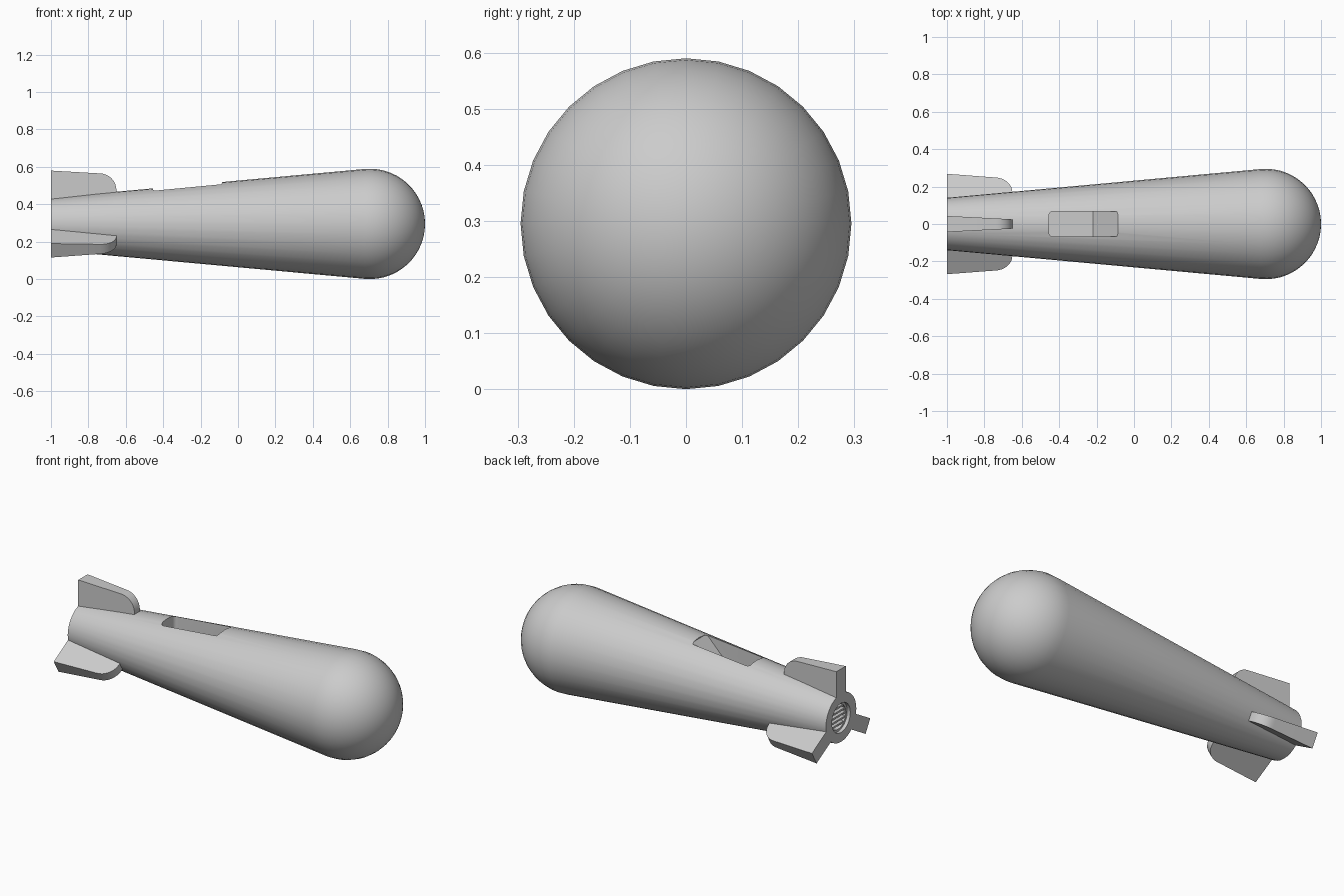
import bpy, bmesh, math
from mathutils import Matrix, Vector

cube = bpy.data.objects.get("Cube")
if cube:
    bpy.data.objects.remove(cube, do_unlink=True)

R = 0.295            # nose radius, also the height of the long axis
TAIL = -1.0
SIDES = 32

grey = bpy.data.materials.new("plain_grey")
grey.use_nodes = True
grey.diffuse_color = (0.6, 0.6, 0.6, 1)
grey.node_tree.nodes["Principled BSDF"].inputs["Base Color"].default_value = (0.6, 0.6, 0.6, 1)


def make_object(name, bm):
    bmesh.ops.recalc_face_normals(bm, faces=bm.faces)
    mesh = bpy.data.meshes.new(name)
    bm.to_mesh(mesh)
    bm.free()
    obj = bpy.data.objects.new(name, mesh)
    bpy.context.collection.objects.link(obj)
    mesh.materials.append(grey)
    return obj


def smooth(obj, degrees=30):
    bpy.ops.object.select_all(action='DESELECT')
    obj.select_set(True)
    bpy.context.view_layer.objects.active = obj
    bpy.ops.object.shade_smooth_by_angle(angle=math.radians(degrees))


def lathe(name, profile):
    """Spin (x, radius) points around the long axis."""
    bm = bmesh.new()
    verts = [bm.verts.new((x, 0, r)) for x, r in profile]
    edges = [bm.edges.new(pair) for pair in zip(verts, verts[1:])]
    bmesh.ops.spin(bm, geom=verts + edges, cent=(0, 0, 0), axis=(1, 0, 0),
                   angle=math.tau, steps=SIDES, use_merge=True)
    bmesh.ops.remove_doubles(bm, verts=bm.verts, dist=1e-5)
    bmesh.ops.translate(bm, verts=bm.verts, vec=(0, 0, R))
    return make_object(name, bm)


def prism(outline, half_width):
    """Extrude an (x, z) outline across y; half_width is a function of x."""
    bm = bmesh.new()
    sides = [[bm.verts.new((x, s * half_width(x), z)) for x, z in outline] for s in (-1, 1)]
    for ring in sides:
        bm.faces.new(ring)
    n = len(outline)
    for i in range(n):
        j = (i + 1) % n
        bm.faces.new((sides[0][i], sides[0][j], sides[1][j], sides[1][i]))
    return bm


# Tapered body with a round nose and a recess in the tail
nose = [(1 - R + R * math.sin(a), R * math.cos(a))
        for a in (math.radians(-5 + 95 * i / 14) for i in range(14))]
body = lathe("body", [(TAIL + 0.07, 0), (TAIL + 0.07, 0.072), (TAIL + 0.02, 0.072),
                      (TAIL + 0.02, 0.085), (TAIL, 0.085), (TAIL, 0.14)] + nose + [(1, 0)])

# Sound window with a sloping front lip
bm = prism([(-0.455, 0.375), (-0.22, 0.375), (-0.085, 0.513), (-0.085, 0.7), (-0.455, 0.7)],
           lambda x: 0.068)
corners = [e for e in bm.edges if all(v.co.x < -0.45 for v in e.verts)
           and abs(e.verts[0].co.z - e.verts[1].co.z) > 0.1]
bmesh.ops.bevel(bm, geom=corners, offset=0.022, segments=4, profile=0.5, affect='EDGES')
cutter = make_object("window_cutter", bm)
cutter.hide_render = True
cut = body.modifiers.new("window", 'BOOLEAN')
cut.operation = 'DIFFERENCE'
cut.solver = 'EXACT'
cut.object = cutter
bpy.context.view_layer.objects.active = body
bpy.ops.object.modifier_apply(modifier=cut.name)
bpy.data.objects.remove(cutter, do_unlink=True)
smooth(body)

# Three tapering fins, one upright and two splayed below
arc = [(-0.74 + 0.09 * math.sin(a), 0.18 + 0.09 * math.cos(a))
       for a in (math.pi / 2 * i / 8 for i in range(9))]
outline = [(TAIL, 0.125), (TAIL, 0.285)] + arc + [(-0.65, 0.125)]
for name, angle in (("top_fin", 0), ("back_fin", -120), ("front_fin", 120)):
    bm = prism(outline, lambda x: 0.025 + 0.018 * (-0.65 - x) / 0.35)
    turn = Matrix.Translation((0, 0, R)) @ Matrix.Rotation(math.radians(angle), 4, 'X')
    bm.transform(turn)
    smooth(make_object(name, bm))

# Slatted grille inside the tail recess
bm = bmesh.new()
for i in range(-2, 3):
    z = i * 0.025
    width = 2 * math.sqrt(0.074 ** 2 - z ** 2)
    place = Matrix.Translation(Vector((TAIL + 0.035, 0, R + z)))
    bmesh.ops.create_cube(bm, size=1, matrix=place @ Matrix.Diagonal((0.025, width, 0.01, 1)))
make_object("tail_grille", bm)
